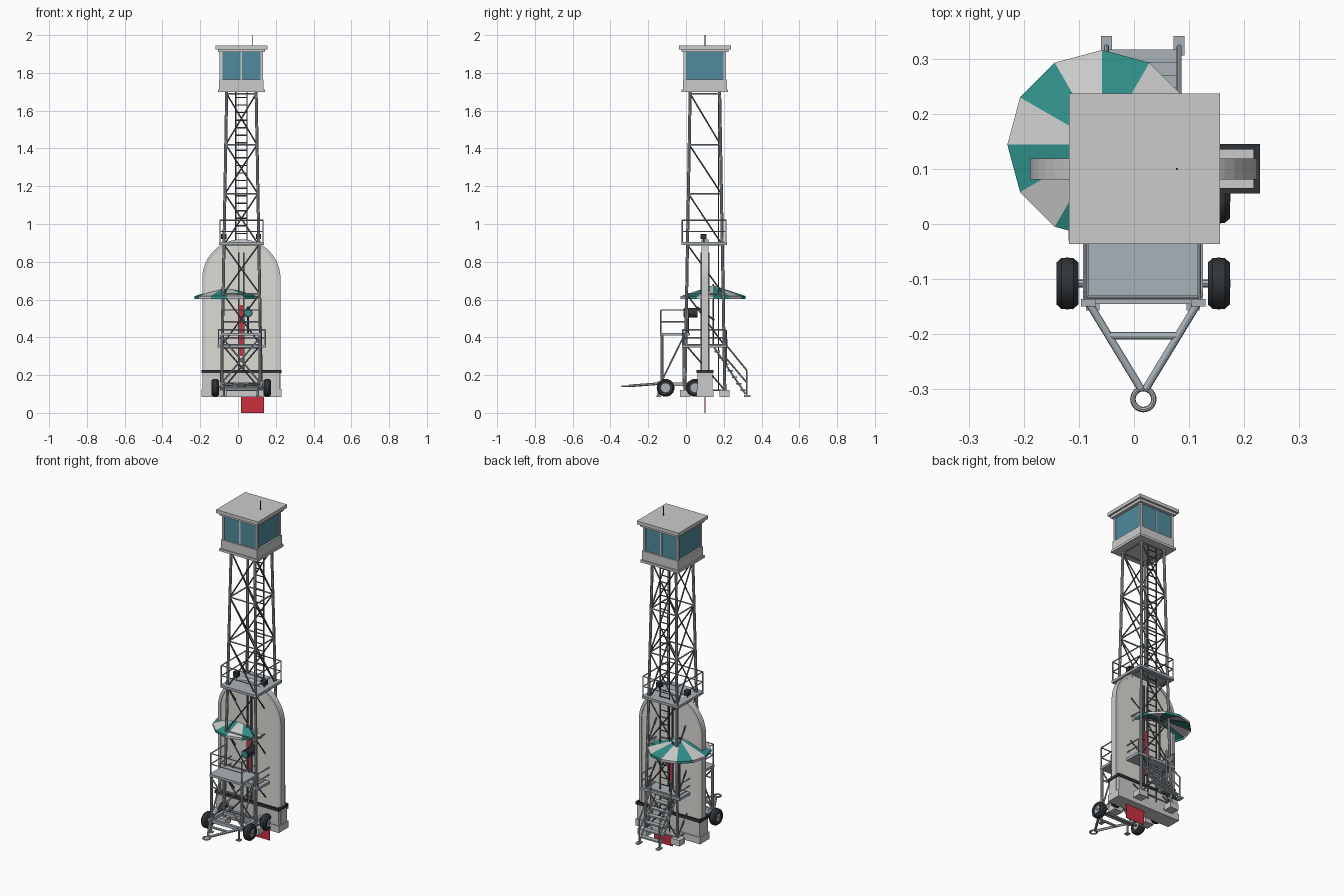
import bpy, bmesh
from math import sin, cos, pi
from mathutils import Vector as V, Matrix as M

if "Cube" in bpy.data.objects:
    bpy.data.objects.remove(bpy.data.objects["Cube"])

def mat(name, c):
    m = bpy.data.materials.new(name)
    m.diffuse_color = (*c, 1)
    m.use_nodes = True
    m.node_tree.nodes["Principled BSDF"].inputs["Base Color"].default_value = m.diffuse_color
    return m
STEEL = mat("steel", (.40, .45, .48)); DARK = mat("dark_steel", (.12, .13, .14))
RUBBER = mat("rubber", (.03, .035, .04)); GLASS = mat("glass", (.08, .26, .34))
RED = mat("red", (.6, .03, .05)); TEAL = mat("teal", (.03, .28, .25)); CREAM = mat("cream", (.72, .71, .66))

def finish(bm, name, m=None, smooth=False):
    bmesh.ops.recalc_face_normals(bm, faces=bm.faces)
    me = bpy.data.meshes.new(name)
    bm.to_mesh(me); bm.free()
    o = bpy.data.objects.new(name, me)
    bpy.context.collection.objects.link(o)
    if m: me.materials.append(m)
    if smooth:
        bpy.ops.object.select_all(action='DESELECT')
        o.select_set(True); bpy.context.view_layer.objects.active = o
        bpy.ops.object.shade_smooth_by_angle()
    return o

def boxes(name, items, m=None):
    # each item: x0, x1, y0, y1, z0, z1
    bm = bmesh.new()
    for a, b, c, d, e, f in items:
        bmesh.ops.create_cube(bm, size=1, matrix=M.Translation(((a+b)/2, (c+d)/2, (e+f)/2)) @ M.Diagonal((b-a, d-c, f-e, 1)))
    return finish(bm, name, m)

def bars(name, segs, r, m=None, n=8):
    bm = bmesh.new()
    for a, b in segs:
        a, b = V(a), V(b); d = b - a
        mx = M.Translation((a+b)/2) @ d.to_track_quat('Z', 'Y').to_matrix().to_4x4()
        bmesh.ops.create_cone(bm, cap_ends=True, segments=n, radius1=r, radius2=r, depth=d.length, matrix=mx)
    return finish(bm, name, m, n > 6)

def lathe(name, prof, centre, axis, m, n=24):
    # prof: (radius, offset along axis), closed loop
    bm = bmesh.new()
    q = V(axis).to_track_quat('Z', 'Y')
    rows = [[bm.verts.new(V(centre) + q @ V((r*cos(2*pi*i/n), r*sin(2*pi*i/n), h))) for r, h in prof] for i in range(n)]
    k = len(prof)
    for i in range(n):
        for j in range(k):
            bm.faces.new((rows[i][j], rows[i][(j+1) % k], rows[(i+1) % n][(j+1) % k], rows[(i+1) % n][j]))
    return finish(bm, name, m, True)

def railing(name, x0, x1, y0, y1, zb, zt, sides="FBLR", r=.0035):
    P = {'F': ((x0, y0), (x1, y0)), 'B': ((x0, y1), (x1, y1)), 'L': ((x0, y0), (x0, y1)), 'R': ((x1, y0), (x1, y1))}
    s = [((x, y, zb), (x, y, zt)) for x in (x0, x1) for y in (y0, y1)]
    for k in sides:
        a, b = P[k]
        s += [((*a, z), (*b, z)) for z in (zt, (zb+zt)/2)]
    bars(name, s, r, STEEL, 6)

CX, CY = .018, .10
# --- tower ---
def corner(sx, sy, z):
    h = .106 - (z - .1)*.028/1.6
    return (CX + sx*h, CY + sy*h, z)
S4 = [(-1, -1), (1, -1), (1, 1), (-1, 1)]
bars("tower_legs", [(corner(*s, .1), corner(*s, 1.7)) for s in S4], .008, STEEL)
lv = [.12, .36, .63, .89, 1.16, 1.42, 1.69]
hor, dia = [], []
for i, z in enumerate(lv):
    for k in range(4):
        a, b = S4[k], S4[(k+1) % 4]
        hor.append((corner(*a, z), corner(*b, z)))
        if i < 6:
            z2 = lv[i+1]
            if k == 1: dia.append((corner(*a, z2), corner(*b, z)))
            else: dia.append((corner(*a, z), corner(*b, z2)))
            if k % 2 == 0: dia.append((corner(*b, z), corner(*a, z2)))
bars("tower_horizontals", hor, .0045, STEEL, 6)
bars("tower_diagonals", dia, .004, DARK, 6)
boxes("tower_footings", [(CX+a*.108-.029, CX+a*.108+.029, CY+b*.104-.027, CY+b*.104+.027, .085, .12) for a, b in S4])
ly = .172
bars("tower_ladder", [((CX+s*.03, ly, .12), (CX+s*.03, ly, 1.7)) for s in (-1, 1)] +
     [((CX-.03, ly, .15+i*.04), (CX+.03, ly, .15+i*.04)) for i in range(39)], .0035, DARK, 6)

# --- cabin ---
boxes("cabin_floor", [(-.107, .143, -.023, .223, 1.698, 1.712)])
boxes("cabin_wall", [(-.1, .136, -.016, .216, 1.712, 1.765)])
boxes("cabin_glass", [(-.09, .126, -.006, .206, 1.765, 1.912)], GLASS)
boxes("cabin_posts", [(CX+a*.108-.007, CX+a*.108+.007, CY+b*.106-.007, CY+b*.106+.007, 1.76, 1.918) for a, b in S4] +
      [(CX-.004, CX+.004, CY+s*.107-.003, CY+s*.107+.003, 1.76, 1.918) for s in (-1, 1)])
boxes("cabin_roof", [(-.118, .156, -.036, .237, 1.925, 1.945), (-.106, .144, -.024, .225, 1.91, 1.925)])
bars("antenna", [((.078, .1, 1.94), (.078, .1, 2.0))], .002, RUBBER, 6)

# --- middle platform with floodlights ---
boxes("middle_platform", [(-.1, .137, -.023, .216, .89, .905)], STEEL)
railing("middle_railing", -.096, .133, -.019, .212, .9, 1.02)
boxes("floodlights", [(x-.014, x+.014, .078, .108, .92, .948) for x in (-.075, .108)], RUBBER)
bars("floodlight_stems", [((x, .093, .9), (x, .093, .925)) for x in (-.075, .108)], .004, DARK)

# --- arched wall ---
def outline(r, zb):
    return [(CX-r, zb)] + [(CX-r*cos(pi*i/24), .712+r*sin(pi*i/24)) for i in range(25)] + [(CX+r, zb)]
bm = bmesh.new()
f = bm.faces.new([bm.verts.new((x, .085, z)) for x, z in outline(.198, .12)])
e = bmesh.ops.extrude_face_region(bm, geom=[f])
bmesh.ops.translate(bm, vec=(0, .03, 0), verts=[v for v in e['geom'] if isinstance(v, bmesh.types.BMVert)])
finish(bm, "arch_panel", CREAM)
bm = bmesh.new()
L = [[bm.verts.new((x, y, z)) for x, z in outline(r, .12)] for r, y in ((.207, .081), (.207, .119), (.19, .119), (.19, .081))]
for j in range(4):
    for i in range(len(L[0])-1):
        bm.faces.new((L[j][i], L[j][i+1], L[(j+1) % 4][i+1], L[(j+1) % 4][i]))
finish(bm, "arch_rim")
boxes("arch_base", [(-.187, .223, .06, .14, .12, .212), (-.194, .229, .055, .145, .085, .125)])
boxes("base_band", [(-.193, .229, .055, .065, .21, .227), (-.193, .229, .135, .145, .21, .227),
                    (-.193, -.181, .055, .145, .21, .227), (.217, .229, .055, .145, .21, .227)], RUBBER)
boxes("wall_track", [(x-.004, x+.004, .076, .124, .2, .85) for x in (.005, .031)], DARK)
boxes("red_strip", [(.001, .035, .078, .122, .3, .57)], RED)
boxes("red_banner", [(.015, .138, .099, .102, 0, .1)], RED)

# --- lower platform and stairs ---
boxes("lower_platform", [(-.108, .148, -.022, .214, .345, .36)], STEEL)
railing("lower_railing", -.104, .144, -.018, .21, .355, .44, "FLR")
st = []
for i in range(7):
    y, z = .165+i*.023, .325-i*.034
    st.append((-.048, .08, y-.014, y+.014, z-.004, z+.004))
boxes("stair_treads", st, STEEL)
sr = []
for x in (-.05, .082):
    sr += [((x, .15, .345), (x, .315, .1)), ((x, .212, .36), (x, .322, .225)), ((x, .322, .225), (x, .322, .09)),
           ((x, .212, .25), (x, .212, .44)), ((x, .212, .44), (x, .215, .36)), ((x, .212, .29), (x, .322, .16))]
bars("stair_stringers", sr, .0045, STEEL)
boxes("stair_feet", [(x-.01, x+.01, .306, .341, .085, .095) for x in (-.05, .082)], STEEL)

# --- front deck on trailer ---
boxes("front_deck", [(-.09, .122, -.138, .02, .41, .424)], STEEL)
railing("deck_railing", -.086, .118, -.133, .01, .42, .545, "FLR")
br = []
for x in (-.085, .117):
    br += [((x, y, .14), (x, y, .415)) for y in (-.128, -.01)]
bars("deck_legs", br, .008, STEEL)
br = [((x, -.128, .17), (x, -.01, .41)) for x in (-.085, .117)]
br += [((-.085, -.128, .16), (.117, -.128, .4)), ((.117, -.128, .16), (-.085, -.128, .4)), ((-.085, -.128, .345), (.117, -.128, .345))]
bars("deck_braces", br, .0045, STEEL, 6)
boxes("trailer_chassis", [(x-.008, x+.008, -.145, .1, .142, .16) for x in (-.085, .117)] +
      [(-.085, .117, y-.008, y+.008, .142, .16) for y in (-.137, -.02)], STEEL)
bars("axles", [((-.14, y, .135), (.175, y, .135)) for y in (-.108, .048)], .007, STEEL)
tyre = [(.024, -.019), (.038, -.02), (.046, -.011), (.047, 0), (.046, .011), (.038, .02), (.024, .019)]
hub = [(.001, -.014), (.025, -.014), (.025, .014), (.001, .014)]
for y, nm in ((-.108, "front"), (.048, "rear")):
    for x, sd in ((-.121, "left"), (.154, "right")):
        lathe(f"{nm}_{sd}_tyre", tyre, (x, y, .133), (1, 0, 0), RUBBER)
        lathe(f"{nm}_{sd}_hub", hub, (x, y, .133), (1, 0, 0), STEEL, 16)
bars("drawbar", [((s*.1+.017, -.142, .155), (.017+s*.004, -.3, .143)) for s in (-1, 1)] +
     [((-.045, -.203, .15), (.08, -.203, .15))], .007, STEEL, 12)
lathe("tow_ring", [(.019+.005*cos(t*pi/4), .005*sin(t*pi/4)) for t in range(8)], (.017, -.318, .141), (0, 0, 1), STEEL)
boxes("drawbar_hinges", [(x-.013, x+.013, -.15, -.136, .145, .165) for x in (-.083, .117)], STEEL)
bars("support_jacks", [((x, -.145, .09), (x, -.145, .16)) for x in (-.075, .107)], .005, STEEL)
boxes("jack_pads", [(x-.012, x+.012, -.157, -.133, .085, .091) for x in (-.075, .107)], STEEL)

# --- searchlight on the deck ---
bars("searchlight_body", [((.053, -.01, .53), (.053, .06, .53))], .024, RUBBER, 16)
bars("searchlight_lens", [((.053, -.013, .53), (.053, -.008, .53))], .019, TEAL, 16)
bars("searchlight_stand", [((.053, .012, .42), (.053, .012, .52)), ((.053, .06, .56), (.053, .15, .49))], .005, DARK)

# --- striped parasol ---
for par, nm, m in ((0, "teal", TEAL), (1, "pale", None)):
    bm = bmesh.new()
    for k in range(par, 12, 2):
        c = V((-.058, .144, 0))
        a, b = (c + V((.172*cos(t*pi/6), .172*sin(t*pi/6), .618)) for t in (k, k+1))
        d = V((0, 0, .014))
        top = bm.verts.new(c + V((0, 0, .675)))
        va, vb, vc, vd = [bm.verts.new(p) for p in (a, b, b-d, a-d)]
        bm.faces.new((top, va, vb)); bm.faces.new((va, vd, vc, vb))
    o = finish(bm, f"parasol_{nm}_panels", m)
    s = o.modifiers.new("thickness", 'SOLIDIFY'); s.thickness = .003
ribs = [((-.058, .144, .668), (-.058+.17*cos(k*pi/6), .144+.17*sin(k*pi/6), .612)) for k in range(12)]
bars("parasol_ribs", ribs, .0018, DARK, 5)
bars("parasol_pole", [((-.058, .144, .36), (-.058, .144, .682))], .005, DARK)
